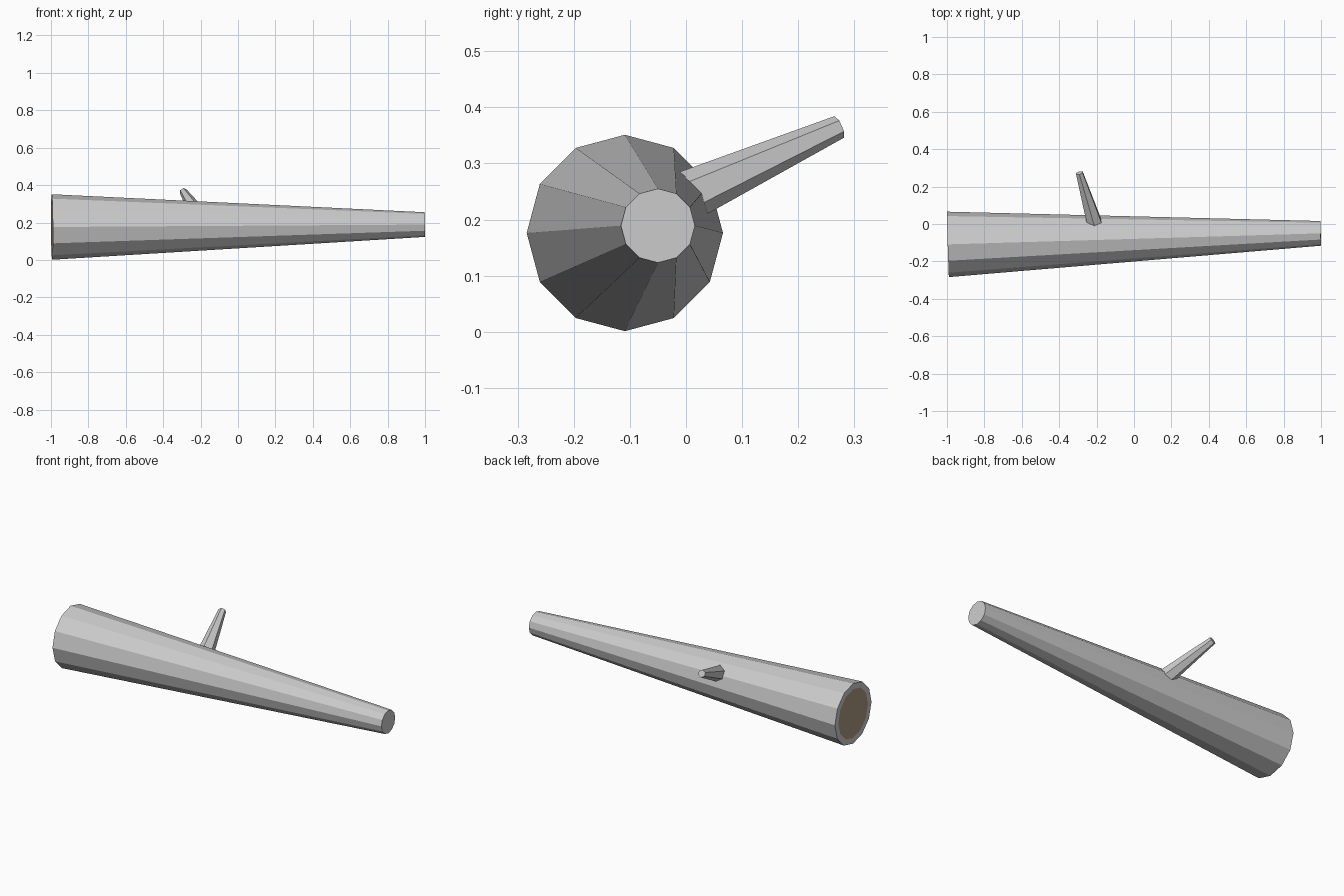
import bpy, bmesh
from math import sin, cos, pi, radians
from mathutils import Vector

cube = bpy.data.objects.get("Cube")
if cube:
    bpy.data.objects.remove(cube, do_unlink=True)


def make_material(name, rgb):
    mat = bpy.data.materials.new(name)
    mat.use_nodes = True
    mat.diffuse_color = (*rgb, 1)
    mat.node_tree.nodes["Principled BSDF"].inputs["Base Color"].default_value = (*rgb, 1)
    return mat


bark = make_material("grey bark", (0.6, 0.6, 0.6))
heartwood = make_material("brown heartwood", (0.40, 0.32, 0.22))


def tapered_limb(name, start, end, r_start, r_end, sides, spin=0.0, core=0.0):
    """Flat-sided tapered limb; core > 0 insets a heartwood disc in the start cap."""
    start, end = Vector(start), Vector(end)
    axis = (end - start).normalized()
    side = axis.cross(Vector((0, 0, 1))).normalized()
    up = side.cross(axis)
    bm = bmesh.new()
    rings = []
    for centre, radius in ((start, r_start), (end, r_end)):
        ring = []
        for i in range(sides):
            a = spin + 2 * pi * i / sides
            ring.append(bm.verts.new(centre + (up * cos(a) + side * sin(a)) * radius))
        rings.append(ring)
    for i in range(sides):
        j = (i + 1) % sides
        bm.faces.new((rings[0][i], rings[0][j], rings[1][j], rings[1][i]))
    cut_end = bm.faces.new(rings[0])
    bm.faces.new(rings[1])
    bmesh.ops.recalc_face_normals(bm, faces=bm.faces)
    if core:
        bmesh.ops.inset_region(bm, faces=[cut_end], thickness=r_start - core)
        cut_end.material_index = 1
    mesh = bpy.data.meshes.new(name)
    bm.to_mesh(mesh)
    bm.free()
    mesh.materials.append(bark)
    if core:
        mesh.materials.append(heartwood)
    obj = bpy.data.objects.new(name, mesh)
    bpy.context.collection.objects.link(obj)
    return obj


# Fallen trunk with an exposed heartwood disc on the thick end
tapered_limb("trunk", (-0.995, -0.109, 0.176), (0.998, -0.05, 0.189),
             0.175, 0.066, 12, core=0.142)

# Broken branch stub, rooted inside the trunk
tapered_limb("branch", (-0.195, -0.05, 0.218), (-0.292, 0.273, 0.365),
             0.05, 0.021, 6, spin=radians(-6))
